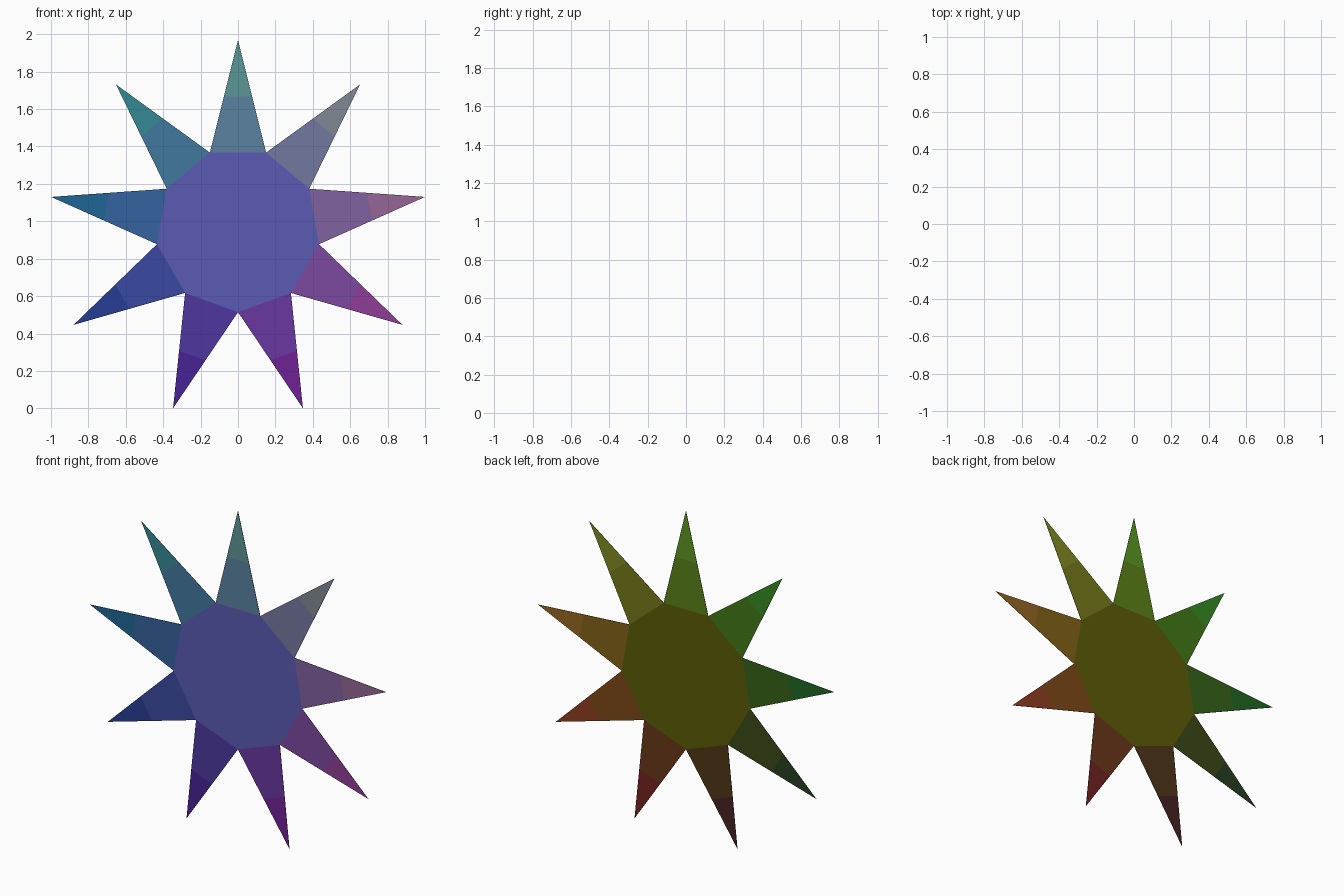
import bpy, bmesh
from math import sin, cos, pi

if "Cube" in bpy.data.objects:
    bpy.data.objects.remove(bpy.data.objects["Cube"])

POINTS, R_OUT, R_IN, CZ, HALF = 9, 1.0154, 0.44, 0.954, 0.001

mesh = bpy.data.meshes.new("star")
star = bpy.data.objects.new("star", mesh)
bpy.context.collection.objects.link(star)
bm = bmesh.new()


def colour(name, x, z, front):
    # Tint follows position: red to the right, green upward, blue on the front
    d = (x * x + z * z) ** 0.5
    blue = 0.70 - 0.15 * d if front else 0.06 + 0.11 * d
    rgb = (0.36 + 0.27 * x, 0.36 + 0.27 * z, blue)
    mat = bpy.data.materials.new(name)
    mat.diffuse_color = [c ** 2.2 for c in rgb] + [1.0]
    mat.use_nodes = True
    mat.node_tree.nodes["Principled BSDF"].inputs["Base Color"].default_value = mat.diffuse_color
    mesh.materials.append(mat)
    return len(mesh.materials) - 1


def polar(r, a):
    return r * sin(a), r * cos(a)


def mix(p, q, t=0.5):
    return p[0] + (q[0] - p[0]) * t, p[1] + (q[1] - p[1]) * t


def build_side(y, front):
    side = "front" if front else "back"

    def vert(p):
        return bm.verts.new((p[0], y, p[1] + CZ))

    def face(verts, name, x, z):
        f = bm.faces.new(verts if front else verts[::-1])
        f.material_index = colour(f"{side}_{name}", x, z, front)

    step = 2 * pi / POINTS
    valleys = [polar(R_IN, (i - 0.5) * step) for i in range(POINTS)]
    inner = [vert(p) for p in valleys]
    rim = []
    for i in range(POINTS):
        # Each arm: a base band and a pointed tip
        j = (i + 1) % POINTS
        tip = polar(R_OUT, i * step)
        v_tip = vert(tip)
        left, right = vert(mix(valleys[i], tip)), vert(mix(valleys[j], tip))
        face([inner[j], inner[i], left, right], "arm", *polar(0.53, i * step))
        face([right, left, v_tip], "tip", *polar(0.82, i * step))
        rim += [inner[i], left, v_tip, right]
    # Core between the valleys
    face(inner[::-1], "core", 0, 0)
    return rim


front_rim = build_side(-HALF, True)
back_rim = build_side(HALF, False)

# Thin edge joining the two sides
for i in range(len(front_rim)):
    j = (i + 1) % len(front_rim)
    bm.faces.new((front_rim[i], front_rim[j], back_rim[j], back_rim[i]))

bmesh.ops.recalc_face_normals(bm, faces=bm.faces[:])
bm.to_mesh(mesh)
bm.free()
